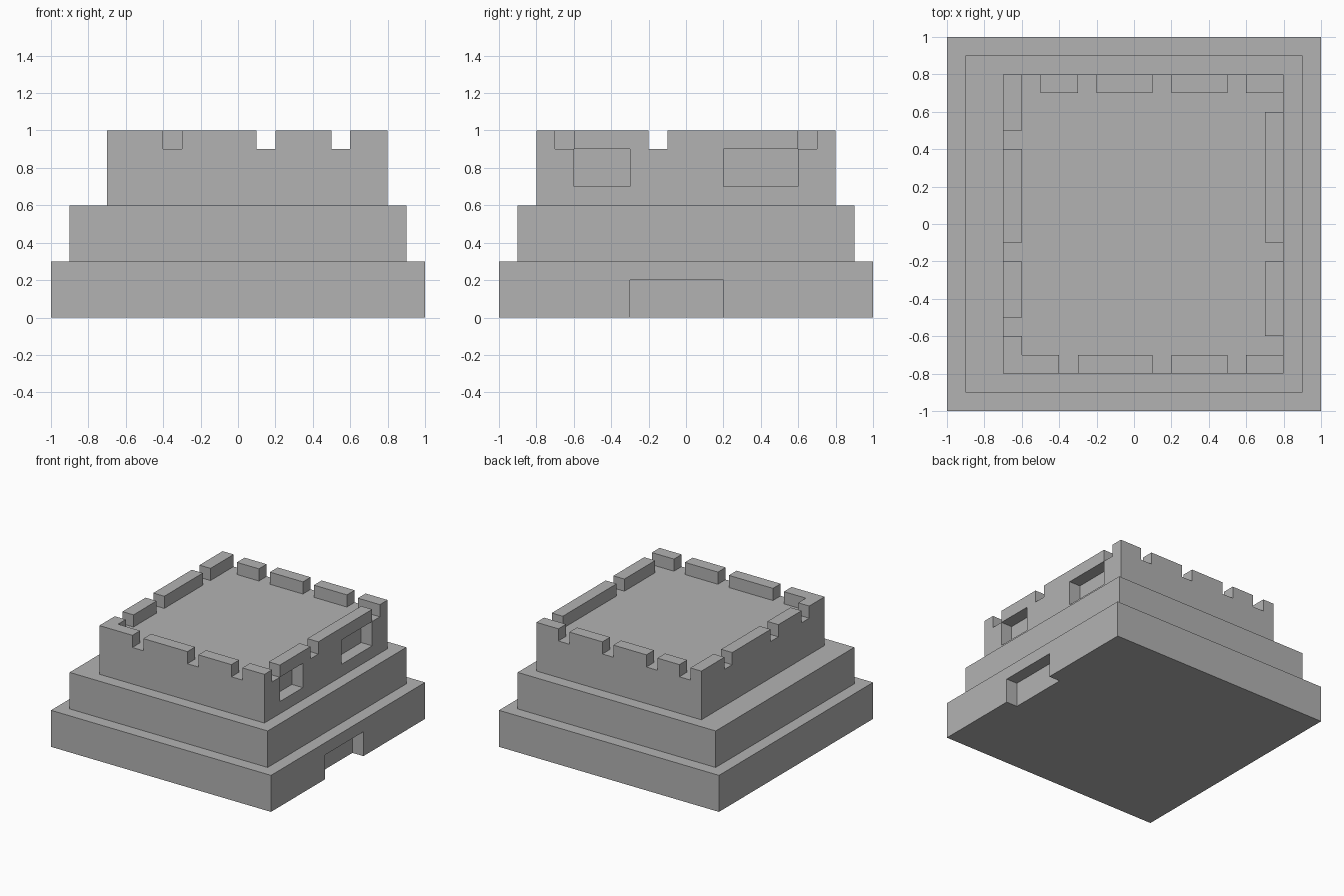
import bpy
import bmesh
from mathutils import Matrix, Vector

cube = bpy.data.objects.get("Cube")
if cube:
    bpy.data.objects.remove(cube, do_unlink=True)

# Single stone colour
stone = bpy.data.materials.new("grey stone")
stone.use_nodes = True
GREY = (0.45, 0.45, 0.45, 1)
stone.diffuse_color = GREY
stone.node_tree.nodes["Principled BSDF"].inputs["Base Color"].default_value = GREY


def block(name, *boxes):
    """One object made of boxes, each given as ((x0, x1), (y0, y1), (z0, z1))."""
    bm = bmesh.new()
    for box in boxes:
        size = Vector([b - a for a, b in box])
        mid = Vector([(a + b) / 2 for a, b in box])
        bmesh.ops.create_cube(bm, size=1, matrix=Matrix.Translation(mid) @ Matrix.Diagonal(size).to_4x4())
    mesh = bpy.data.meshes.new(name)
    bm.to_mesh(mesh)
    bm.free()
    mesh.materials.append(stone)
    obj = bpy.data.objects.new(name, mesh)
    bpy.context.collection.objects.link(obj)
    return obj


def carve(target, name, *boxes):
    """Cut boxes out of the target."""
    cutter = block(name, *boxes)
    cutter.hide_render = True
    cutter.hide_viewport = True
    mod = target.modifiers.new(name, "BOOLEAN")
    mod.operation = "DIFFERENCE"
    mod.solver = "EXACT"
    mod.object = cutter


# Stepped plinth with a doorway recess
base = block("base_tier", ((-1, 1), (-1, 1), (0, 0.3)))
carve(base, "doorway_cutter", ((0.9, 1.1), (-0.3, 0.2), (-0.1, 0.2)))
block("middle_tier", ((-0.9, 0.9), (-0.9, 0.9), (0.3, 0.6)))

# Keep with a sunken roof behind its parapet
keep = block("keep", ((-0.7, 0.8), (-0.8, 0.8), (0.6, 1)))
above = (0.9, 1.2)
carve(keep, "roof_cutter", ((-0.6, 0.7), (-0.7, 0.7), above))

# Gaps between the merlons, each 0.1 wide, listed by their starting edge
GAP = 0.1
front = [((x, x + GAP), (-0.9, -0.65), above) for x in (-0.4, 0.1, 0.5)]
back = [((x, x + GAP), (0.65, 0.9), above) for x in (-0.6, -0.3, 0.1, 0.5)]
side_a = [((0.65, 0.9), (y, y + GAP), above) for y in (-0.7, -0.2, 0.6)]
side_b = [((-0.8, -0.55), (y, y + GAP), above) for y in (-0.6, -0.2, 0.4)]
carve(keep, "parapet_gap_cutter", *front, *back, *side_a, *side_b)

# Window recesses
carve(keep, "window_cutter", *[((0.7, 0.9), span, (0.7, 0.9)) for span in ((-0.6, -0.3), (0.2, 0.6))])
